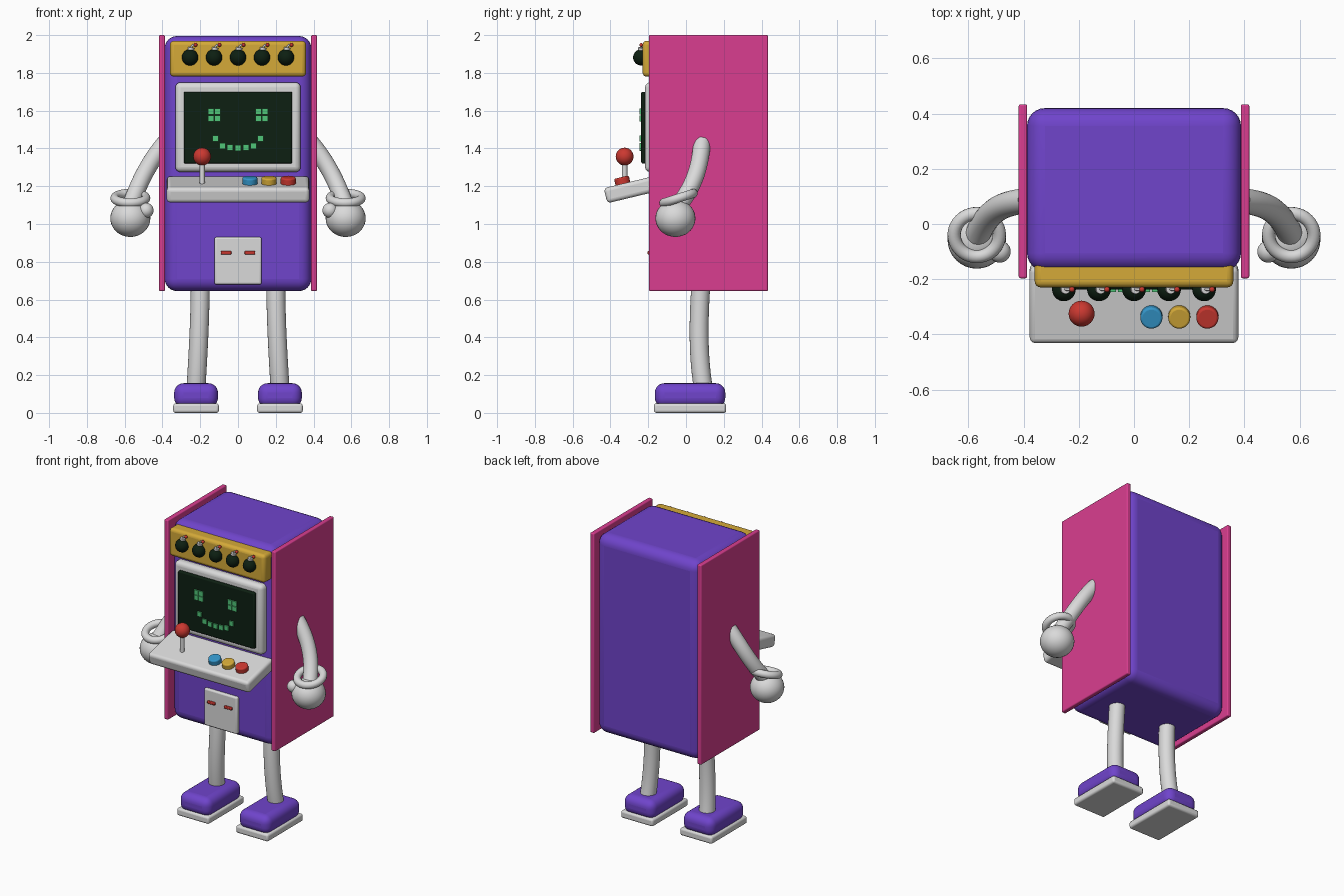
import bpy, bmesh, math
from mathutils import Vector, Matrix

cube = bpy.data.objects.get("Cube")
if cube:
    bpy.data.objects.remove(cube, do_unlink=True)


def material(name, r, g, b):
    m = bpy.data.materials.new(name)
    m.use_nodes = True
    m.diffuse_color = (r, g, b, 1)
    m.node_tree.nodes["Principled BSDF"].inputs["Base Color"].default_value = (r, g, b, 1)
    return m


PURPLE = material("purple", 0.16, 0.058, 0.60)
PINK = material("pink", 0.70, 0.048, 0.28)
GREY = material("light grey", 0.70, 0.70, 0.70)
YELLOW = material("yellow", 0.66, 0.40, 0.04)
DARK = material("dark green", 0.004, 0.014, 0.006)
GREEN = material("bright green", 0.08, 0.56, 0.19)
RED = material("red", 0.60, 0.04, 0.03)
BLUE = material("blue", 0.035, 0.31, 0.60)


def finish(name, bm, mat, loc, rot=(0, 0, 0), bevel=0, segments=4):
    mesh = bpy.data.meshes.new(name)
    bm.to_mesh(mesh)
    bm.free()
    mesh.materials.append(mat)
    ob = bpy.data.objects.new(name, mesh)
    bpy.context.collection.objects.link(ob)
    ob.location, ob.rotation_euler = loc, rot
    if bevel:
        mod = ob.modifiers.new("rounded edges", "BEVEL")
        mod.width, mod.segments, mod.limit_method = bevel, segments, "ANGLE"
    bpy.ops.object.select_all(action="DESELECT")
    ob.select_set(True)
    bpy.context.view_layer.objects.active = ob
    bpy.ops.object.shade_smooth_by_angle(angle=math.radians(40))
    return ob


def box(name, mat, x, y, z, bevel=0, segments=4):
    """Box from its (low, high) ranges."""
    bm = bmesh.new()
    bmesh.ops.create_cube(bm, size=1)
    bmesh.ops.scale(bm, vec=[b - a for a, b in (x, y, z)], verts=bm.verts)
    return finish(name, bm, mat, [(a + b) / 2 for a, b in (x, y, z)], bevel=bevel, segments=segments)


def ball(name, mat, loc, r, squash=1):
    bm = bmesh.new()
    bmesh.ops.create_uvsphere(bm, u_segments=32, v_segments=18, radius=r)
    bmesh.ops.scale(bm, vec=(1, 1, squash), verts=bm.verts)
    return finish(name, bm, mat, loc)


def cylinder(name, mat, loc, r, h, rot=(0, 0, 0), bevel=0):
    bm = bmesh.new()
    bmesh.ops.create_cone(bm, cap_ends=True, segments=28, radius1=r, radius2=r, depth=h)
    return finish(name, bm, mat, loc, rot, bevel, 3)


def sweep(bm, centres, frames, r, sides, closed):
    """Skin circles of radius r placed along the centres."""
    rings = []
    for c, (u, v) in zip(centres, frames):
        angles = [math.tau * k / sides for k in range(sides)]
        rings.append([bm.verts.new(c + r * (u * math.cos(a) + v * math.sin(a))) for a in angles])
    for i in range(len(rings) if closed else len(rings) - 1):
        a, b = rings[i], rings[(i + 1) % len(rings)]
        for k in range(sides):
            n = (k + 1) % sides
            bm.faces.new((a[k], a[n], b[n], b[k]))
    if not closed:
        bm.faces.new(rings[0])
        bm.faces.new(rings[-1])
    bmesh.ops.recalc_face_normals(bm, faces=bm.faces)


def tube(name, mat, points, r, steps=20):
    """Limb along a Bezier curve through four control points."""
    p = [Vector(q) for q in points]
    centres, frames = [], []
    for i in range(steps + 1):
        t = i / steps
        s = 1 - t
        centres.append(p[0]*s**3 + p[1]*3*s*s*t + p[2]*3*s*t*t + p[3]*t**3)
        d = ((p[1] - p[0])*s*s + (p[2] - p[1])*2*s*t + (p[3] - p[2])*t*t).normalized()
        u = Vector((0, 1, 0)).cross(d).normalized()
        frames.append((u, d.cross(u)))
    bm = bmesh.new()
    sweep(bm, centres, frames, r, 24, False)
    return finish(name, bm, mat, (0, 0, 0))


def torus(name, mat, loc, major, minor, rot):
    centres, frames = [], []
    for i in range(40):
        a = math.tau * i / 40
        out = Vector((math.cos(a), math.sin(a), 0))
        centres.append(out * major)
        frames.append((out, Vector((0, 0, 1))))
    bm = bmesh.new()
    sweep(bm, centres, frames, minor, 14, True)
    return finish(name, bm, mat, loc, rot)


# Cabinet
box("cabinet_body", PURPLE, (-0.388, 0.388), (-0.17, 0.42), (0.645, 1.995), 0.065, 6)
box("marquee", YELLOW, (-0.36, 0.36), (-0.23, -0.12), (1.78, 1.97), 0.022)
box("screen_bezel", GREY, (-0.332, 0.332), (-0.217, -0.12), (1.275, 1.75), 0.028)
box("screen", DARK, (-0.287, 0.287), (-0.237, -0.15), (1.32, 1.70), 0.008, 2)
box("coin_door", GREY, (-0.125, 0.125), (-0.19, -0.12), (0.68, 0.93), 0.01, 3)
for x in (-0.063, 0.063):
    box("coin_slot", RED, (x - 0.028, x + 0.028), (-0.203, -0.18), (0.839, 0.857), 0.004, 2)

# Face made of square pixels
pixels = [(s * 0.126 + dx, 1.577 + dz) for s in (-1, 1) for dx in (-0.018, 0.018) for dz in (-0.018, 0.018)]
pixels += [(s * x, z) for s in (-1, 1) for x, z in ((0.12, 1.453), (0.082, 1.413), (0.042, 1.405))]
pixels.append((0, 1.403))
for x, z in pixels:
    box("face_pixel", GREEN, (x - 0.016, x + 0.016), (-0.246, -0.236), (z - 0.016, z + 0.016))

# Row of round bombs on the marquee
for i in range(-2, 3):
    x = i * 0.127
    ball("bomb", DARK, (x, -0.237, 1.882), 0.043)
    cylinder("bomb_cap", GREY, (x + 0.005, -0.237, 1.925), 0.017, 0.02, (0, 0.2, 0), 0.003)
    tube("bomb_fuse", GREY, [(x + 0.006, -0.237, 1.93), (x + 0.008, -0.237, 1.945),
                             (x + 0.016, -0.237, 1.95), (x + 0.026, -0.237, 1.948)], 0.005, 8)
    ball("bomb_spark", RED, (x + 0.029, -0.237, 1.948), 0.01)

# Sloped control deck
TILT = math.radians(13.5)
deck = box("control_deck", GREY, (-0.378, 0.378), (-0.43, -0.145), (1.142, 1.224), 0.02)
deck.rotation_euler.x = TILT


def deck_top(y):
    return 1.226 + (y + 0.2875) * math.tan(TILT)


for name, mat, x in (("blue", BLUE, 0.063), ("yellow", YELLOW, 0.164), ("red", RED, 0.266)):
    cylinder(name + "_button", mat, (x, -0.337, deck_top(-0.337) + 0.012), 0.04, 0.045, (TILT, 0, 0), 0.008)
cylinder("joystick_shaft", GREY, (-0.19, -0.325, 1.27), 0.014, 0.13)
ball("joystick_knob", RED, (-0.19, -0.325, 1.357), 0.047)

# Side panels, arms, legs and shoes
for s, side in ((1, "left"), (-1, "right")):
    box(side + "_panel", PINK, sorted((s * 0.387, s * 0.418)), (-0.197, 0.434), (0.645, 2.0), 0.007, 3)
    tube(side + "_arm", GREY, [(s * 0.385, 0.085, 1.43), (s * 0.47, 0.075, 1.33),
                               (s * 0.525, 0.06, 1.22), (s * 0.57, -0.045, 1.09)], 0.046)
    torus(side + "_cuff", GREY, (s * 0.57, -0.04, 1.137), 0.082, 0.024, (math.radians(18), 0, 0))
    ball(side + "_hand", GREY, (s * 0.57, -0.056, 1.03), 0.106, 0.93)
    ball(side + "_thumb", GREY, (s * 0.487, -0.1, 1.072), 0.04)
    tube(side + "_leg", GREY, [(s * 0.2, 0.08, 0.70), (s * 0.2, 0.068, 0.52),
                               (s * 0.21, 0.06, 0.33), (s * 0.222, 0.09, 0.14)], 0.05)
    x = s * 0.222
    box(side + "_shoe", PURPLE, (x - 0.116, x + 0.116), (-0.165, 0.208), (0.03, 0.157), 0.05, 6)
    box(side + "_sole", GREY, (x - 0.121, x + 0.121), (-0.17, 0.213), (0.0, 0.05), 0.013, 3)
